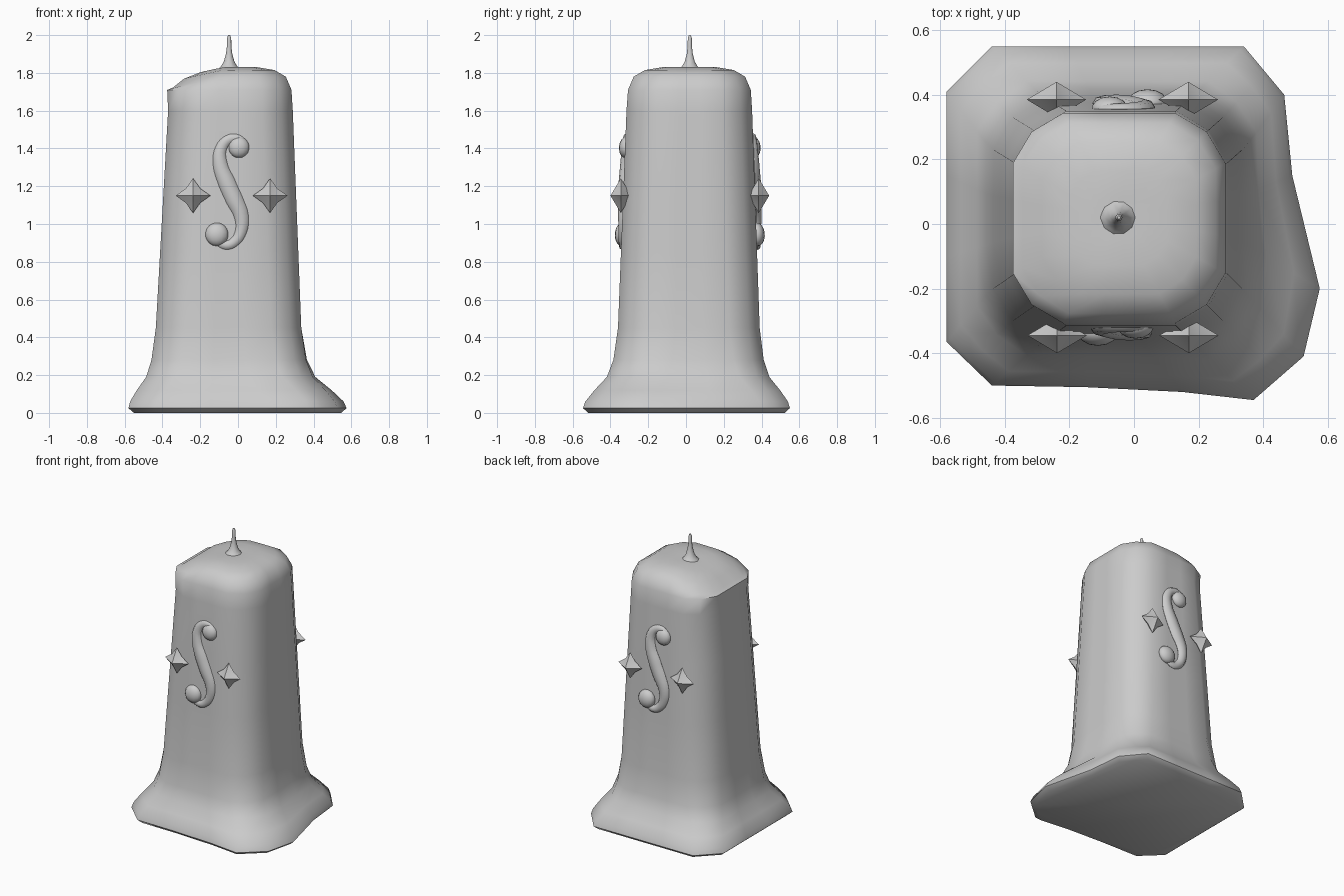
import bpy, bmesh, math
from mathutils import Matrix, Vector

if "Cube" in bpy.data.objects:
    bpy.data.objects.remove(bpy.data.objects["Cube"])

wax = bpy.data.materials.new("grey wax")
wax.diffuse_color = (0.6, 0.6, 0.6, 1)
wax.use_nodes = True
wax.node_tree.nodes["Principled BSDF"].inputs["Base Color"].default_value = wax.diffuse_color

# half turn that carries front ornaments to the back
TURN = (Matrix.Translation((-0.035, 0.02, 0)) @ Matrix.Rotation(math.pi, 4, 'Z')
        @ Matrix.Translation((0.035, -0.02, 0)))


def finish(bm, name, angle=40):
    bmesh.ops.recalc_face_normals(bm, faces=bm.faces)
    me = bpy.data.meshes.new(name)
    bm.to_mesh(me)
    bm.free()
    me.materials.append(wax)
    ob = bpy.data.objects.new(name, me)
    bpy.context.collection.objects.link(ob)
    bpy.ops.object.select_all(action='DESELECT')
    ob.select_set(True)
    bpy.context.view_layer.objects.active = ob
    bpy.ops.object.shade_smooth_by_angle(angle=math.radians(angle))
    return ob


def back_copy(ob, name):
    c = ob.copy()
    c.data = ob.data.copy()
    c.name = name
    c.matrix_world = TURN @ ob.matrix_world
    bpy.context.collection.objects.link(c)


def loft(bm, rings, cap_start=True, cap_end=True):
    vs = [[bm.verts.new(p) for p in r] for r in rings]
    n = len(vs[0])
    for a, b in zip(vs, vs[1:]):
        for i in range(n):
            j = (i + 1) % n
            bm.faces.new((a[i], a[j], b[j], b[i]))
    if cap_start:
        bm.faces.new(vs[0][::-1])
    if cap_end:
        bm.faces.new(vs[-1])
    return vs


def with_corners(pts, push):
    """Four points per side, plus a pushed-out point on each cut corner."""
    out = []
    for i, p in enumerate(pts):
        out.append(Vector(p))
        if i % 4 == 3:
            q = Vector(pts[(i + 1) % 16])
            d = q - Vector(p)
            out.append((Vector(p) + q) / 2 + Vector((d.y, -d.x)).normalized() * push)
    return out


def rounded(x0, x1, y0, y1, c, push):
    ends = [((x0 + c, y0), (x1 - c, y0)), ((x1, y0 + c), (x1, y1 - c)),
            ((x1 - c, y1), (x0 + c, y1)), ((x0, y1 - c), (x0, y0 + c))]
    pts = [Vector(a).lerp(Vector(b), k / 3) for a, b in ends for k in range(4)]
    return with_corners(pts, push)


# candle body: uneven wax foot blending into a tapered rounded-square column
foot = with_corners([
    (-.44, -.5), (-.15, -.505), (.15, -.52), (.37, -.545),
    (.525, -.41), (.575, -.2), (.49, .15), (.465, .4),
    (.34, .55), (.1, .55), (-.2, .55), (-.44, .55),
    (-.58, .41), (-.58, .15), (-.58, -.1), (-.58, -.365)], 0.0)


def column(z):
    t = (z - .45) / 1.15
    return rounded(-.435 + .065 * t, .335 - .045 * t, -.36 + .045 * t,
                   .39 - .04 * t, .16, .028)


def at(pts, z):
    return [(p.x, p.y, z) for p in pts]


rings = [at([p * .95 for p in foot], 0)]
for z, w in [(.025, 1), (.06, .93), (.12, .65), (.19, .28), (.28, .1), (.45, 0),
             (.85, 0), (1.25, 0), (1.6, 0)]:
    rings.append(at([a.lerp(b, w) for a, b in zip(column(z), foot)], z))
rings.append(at(rounded(-.375, .283, -.307, .343, .155, .028), 1.71))
# domed top, sagging on the left
for inset, z in [(.03, 1.78), (.09, 1.815), (.18, 1.83), (.26, 1.828)]:
    top = rounded(-.375 + inset, .283 - inset, -.307 + inset, .343 - inset,
                  .155 - inset * .45, .025 * (1 - inset * 3))
    rings.append([(p.x, p.y, z - .22 * max(0, -.08 - p.x)) for p in top])
bm = bmesh.new()
loft(bm, rings)
finish(bm, "candle_body", 50)

# wick with a flared foot
bm = bmesh.new()
loft(bm, [[(-.047 + r * math.cos(i * math.pi / 5), .02 + r * math.sin(i * math.pi / 5), z)
           for i in range(10)]
          for z, r in [(1.81, .07), (1.832, .045), (1.86, .028), (1.9, .017),
                       (1.94, .012), (1.985, .011), (2.0, .005)]])
finish(bm, "wick", 60)

# curled scroll ornament: tapered tube with a ball at each end, flattened in y
path = [(.03, 1.43, .45), (-.005, 1.452, .5), (-.05, 1.447, .55), (-.09, 1.40, .65),
        (-.095, 1.32, .8), (-.06, 1.22, .95), (-.02, 1.13, .95), (.018, 1.04, .8),
        (.015, .96, .65), (-.02, .905, .55), (-.065, .888, .5), (-.11, .91, .45)]
cu = bpy.data.curves.new("scroll_path", 'CURVE')
cu.dimensions = '3D'
cu.bevel_depth = .05
cu.bevel_resolution = 2
cu.resolution_u = 4
cu.use_fill_caps = True
sp = cu.splines.new('BEZIER')
sp.bezier_points.add(len(path) - 1)
for bp, (x, z, r) in zip(sp.bezier_points, path):
    bp.co = (x, 0, z)
    bp.radius = r
    bp.handle_left_type = bp.handle_right_type = 'AUTO'
tmp = bpy.data.objects.new("scroll_path", cu)
bpy.context.collection.objects.link(tmp)
bpy.context.view_layer.update()
mesh = bpy.data.meshes.new_from_object(tmp.evaluated_get(bpy.context.evaluated_depsgraph_get()))
bpy.data.objects.remove(tmp)
bm = bmesh.new()
bm.from_mesh(mesh)
for f in bm.faces:
    f.material_index = 0
for x, z, r in [(.005, 1.406, .056), (-.112, .945, .062)]:
    bmesh.ops.create_uvsphere(bm, u_segments=14, v_segments=9, radius=r,
                              matrix=Matrix.Translation((x, 0, z)))
for v in bm.verts:
    v.co.y = -.328 + .04 * (v.co.z - 1.17) + v.co.y * .65
back_copy(finish(bm, "front_scroll", 50), "back_scroll")


# four-pointed stars either side of the scroll
def star(x, name):
    bm = bmesh.new()
    c = Vector((x, -.345, 1.15))
    rim = []
    for i in range(8):
        r = .092 if i % 2 == 0 else .054
        a = i * math.pi / 4
        rim.append(bm.verts.new(c + Vector((r * math.cos(a), 0, r * math.sin(a)))))
    for d in (-.055, .055):
        apex = bm.verts.new(c + Vector((0, d, 0)))
        for i in range(8):
            bm.faces.new((rim[i], rim[(i + 1) % 8], apex))
    return finish(bm, name, 40)


back_copy(star(-.238, "front_left_star"), "back_left_star")
back_copy(star(.17, "front_right_star"), "back_right_star")
